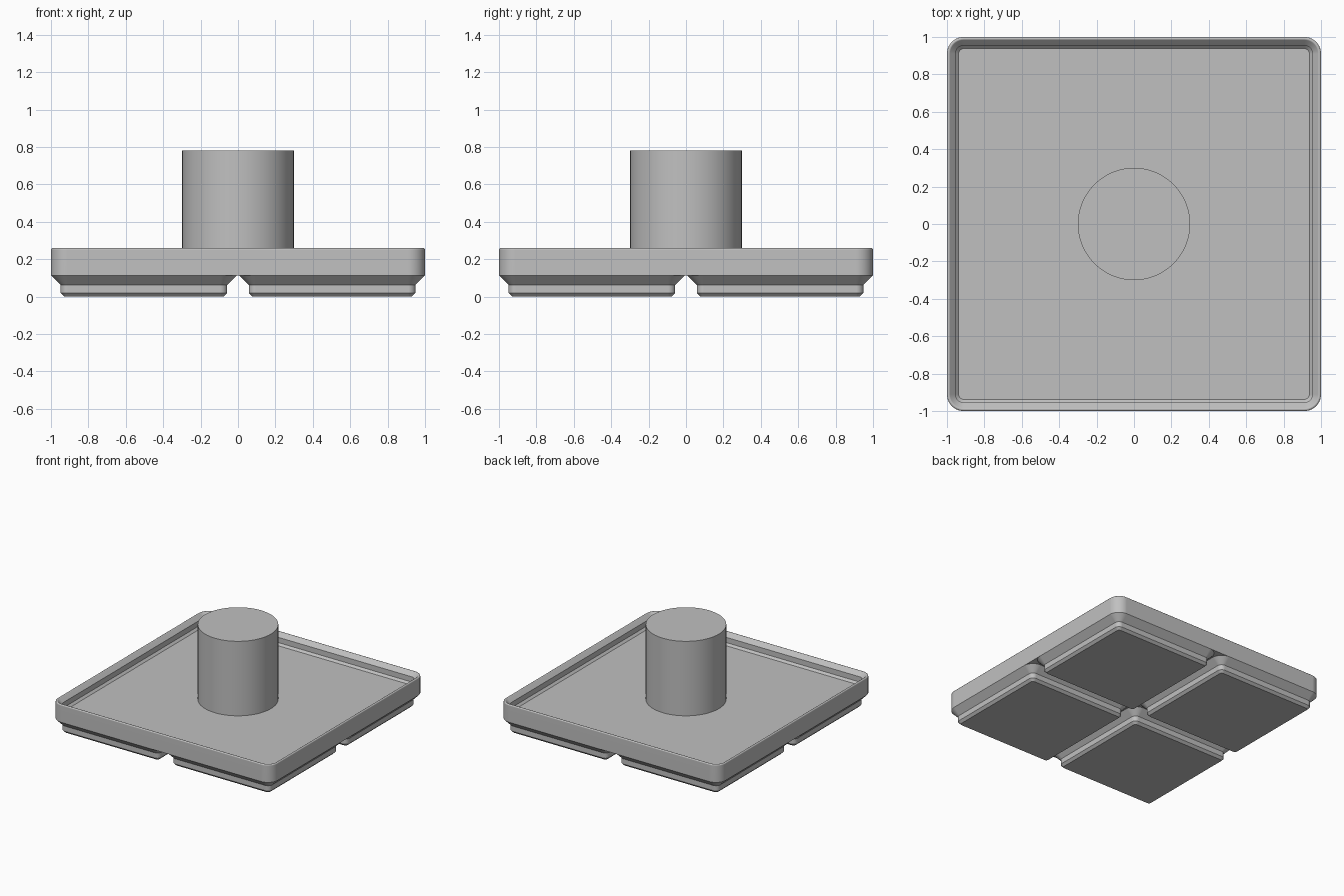
import bpy
import bmesh
from math import sin, cos, pi, radians

cube = bpy.data.objects.get("Cube")
if cube:
    bpy.data.objects.remove(cube, do_unlink=True)

MM = 2 / 83.5          # millimetres to model units
RADIUS = 3.75          # outer corner radius of tray and feet
CORNER_STEPS = 10

grey = bpy.data.materials.new("plain_grey")
grey.use_nodes = True
grey.diffuse_color = (0.53, 0.53, 0.53, 1)
grey.node_tree.nodes["Principled BSDF"].inputs["Base Color"].default_value = grey.diffuse_color


def finish(bm, name, location=(0, 0, 0)):
    bmesh.ops.recalc_face_normals(bm, faces=bm.faces)
    mesh = bpy.data.meshes.new(name)
    bm.to_mesh(mesh)
    bm.free()
    mesh.materials.append(grey)
    obj = bpy.data.objects.new(name, mesh)
    obj.location = location
    bpy.context.collection.objects.link(obj)
    bpy.ops.object.select_all(action="DESELECT")
    obj.select_set(True)
    bpy.context.view_layer.objects.active = obj
    bpy.ops.object.shade_smooth_by_angle(angle=radians(30))
    weighted = obj.modifiers.new("clean_normals", "WEIGHTED_NORMAL")
    weighted.keep_sharp = True
    return obj


def rounded_ring(bm, half, radius, z):
    """Rounded square loop of vertices at one height."""
    verts = []
    for quarter in range(4):
        mid = (quarter + 0.5) * pi / 2
        cx = (half - radius) * (1 if cos(mid) > 0 else -1)
        cy = (half - radius) * (1 if sin(mid) > 0 else -1)
        for i in range(CORNER_STEPS + 1):
            a = (quarter + i / CORNER_STEPS) * pi / 2
            point = (cx + radius * cos(a), cy + radius * sin(a), z)
            verts.append(bm.verts.new([c * MM for c in point]))
    return verts


def loft(name, half, profile, location=(0, 0, 0)):
    """Capped solid from (inset, height) pairs swept round a rounded square."""
    bm = bmesh.new()
    rings = [rounded_ring(bm, half - d, RADIUS - d, z) for d, z in profile]
    for low, high in zip(rings, rings[1:]):
        for i in range(len(low)):
            j = (i + 1) % len(low)
            bm.faces.new((low[i], low[j], high[j], high[i]))
    bm.faces.new(rings[0][::-1])
    bm.faces.new(rings[-1])
    return finish(bm, name, location)


# Four stepped feet
foot_profile = [(2.95, 0), (2.15, 0.8), (2.15, 2.6), (0, 4.75)]
for side_x, x in (("left", 21), ("right", -21)):
    for side_y, y in (("front", -21), ("back", 21)):
        loft(f"foot_{side_y}_{side_x}", 20.75, foot_profile, (x * MM, y * MM, 0))

# Tray with a rounded stacking lip and recessed floor
FILLET = 0.4
fillet_z = 11.4 - FILLET / 0.4142
tray_profile = [(0, 4.75)]
for i in range(7):
    a = radians(135) * i / 6
    tray_profile.append((FILLET * (1 - cos(a)), fillet_z + FILLET * sin(a)))
tray_profile += [(1.9, 9.5), (1.9, 7.7), (2.6, 7)]
loft("tray", 41.75, tray_profile)

# Central post standing on the floor
post_bottom, post_top = 6.9 * MM, 0.78
bm = bmesh.new()
bmesh.ops.create_cone(bm, cap_ends=True, segments=72, radius1=0.3, radius2=0.3,
                      depth=post_top - post_bottom)
finish(bm, "post", (0, 0, (post_top + post_bottom) / 2))
